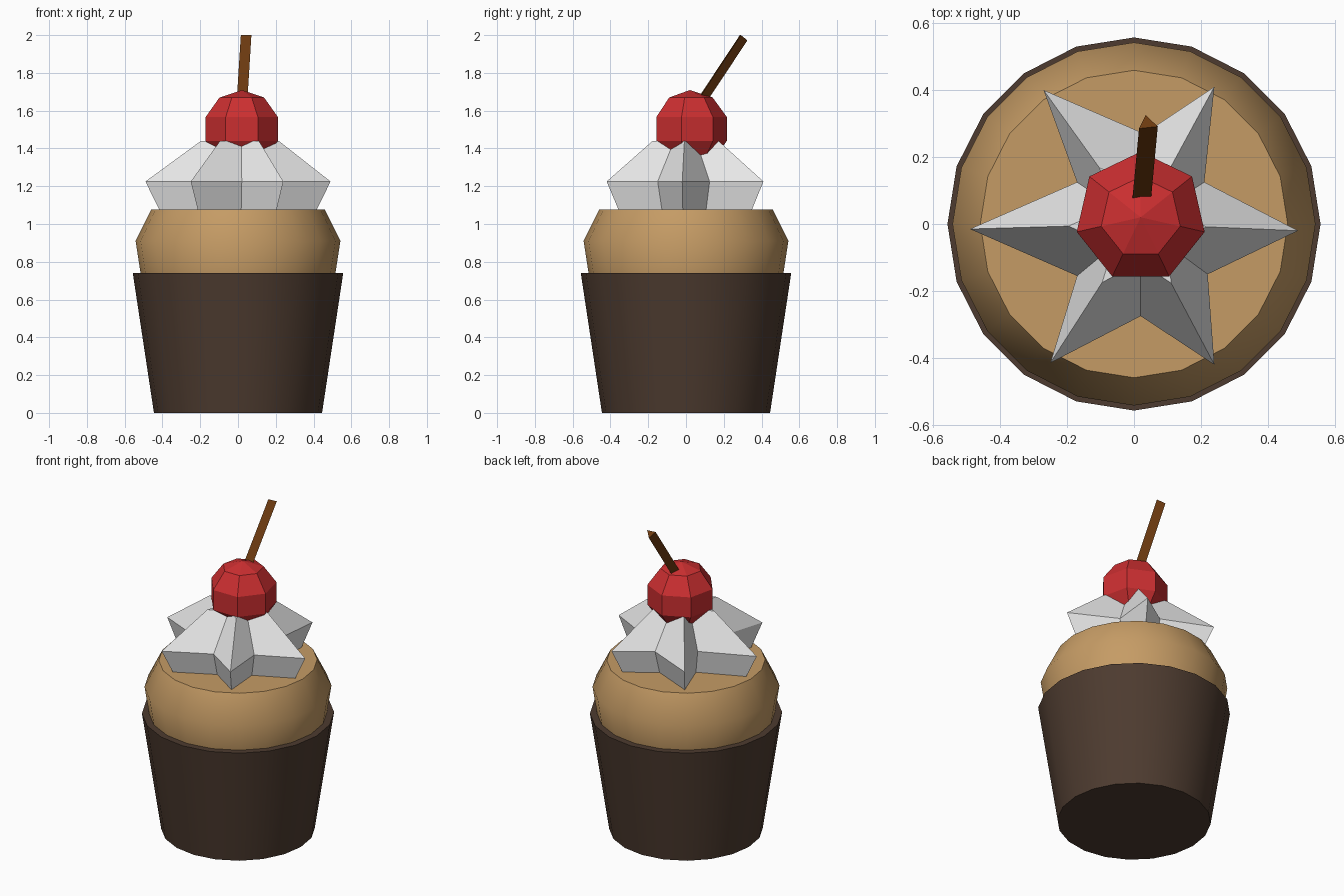
import bpy, bmesh, math
from mathutils import Vector

if "Cube" in bpy.data.objects:
    bpy.data.objects.remove(bpy.data.objects["Cube"])


def material(name, rgb):
    m = bpy.data.materials.new(name)
    m.diffuse_color = (*rgb, 1)
    m.use_nodes = True
    m.node_tree.nodes["Principled BSDF"].inputs["Base Color"].default_value = m.diffuse_color
    return m


def loft(name, rings, mat, smooth=False):
    """Skin closed rings of equal length and cap both ends."""
    bm = bmesh.new()
    loops = [[bm.verts.new(p) for p in ring] for ring in rings]
    for a, b in zip(loops, loops[1:]):
        for i in range(len(a)):
            j = (i + 1) % len(a)
            bm.faces.new((a[i], a[j], b[j], b[i]))
    bm.faces.new(loops[0])
    bm.faces.new(loops[-1])
    bmesh.ops.recalc_face_normals(bm, faces=bm.faces)
    me = bpy.data.meshes.new(name)
    bm.to_mesh(me)
    bm.free()
    me.materials.append(mat)
    ob = bpy.data.objects.new(name, me)
    bpy.context.collection.objects.link(ob)
    if smooth:
        bpy.ops.object.select_all(action='DESELECT')
        ob.select_set(True)
        bpy.context.view_layer.objects.active = ob
        bpy.ops.object.shade_smooth_by_angle(angle=math.radians(40))
    return ob


def circle(r, z, n=20):
    return [(r * math.cos(math.tau * i / n), r * math.sin(math.tau * i / n), z) for i in range(n)]


wrapper_brown = material("wrapper_brown", (0.075, 0.044, 0.029))
cake_tan = material("cake_tan", (0.56, 0.33, 0.13))
cream_white = material("cream_white", (0.80, 0.80, 0.80))
cherry_red = material("cherry_red", (0.60, 0.028, 0.030))
stem_brown = material("stem_brown", (0.15, 0.042, 0.005))

# Paper wrapper and cake
loft("wrapper", [circle(0.445, 0), circle(0.557, 0.74)], wrapper_brown, True)
loft("cake", [circle(0.515, 0.735), circle(0.542, 0.91), circle(0.459, 1.078)], cake_tan, True)

# Piped cream: slightly uneven six-pointed star
star = [(0.49, -0.02), (0.21, 0.125), (0.24, 0.41), (0.03, 0.27), (-0.27, 0.40), (-0.17, 0.125),
        (-0.49, -0.015), (-0.17, -0.155), (-0.25, -0.415), (0.02, -0.275), (0.24, -0.42), (0.22, -0.15)]
loft("cream", [[(x * s + dx, y * s, z) for x, y in star]
               for s, dx, z in ((0.85, 0, 1.075), (1, 0, 1.225), (0.42, 0.01, 1.44))], cream_white)

# Low-poly cherry
bm = bmesh.new()
bmesh.ops.create_uvsphere(bm, u_segments=7, v_segments=5, radius=0.206)
me = bpy.data.meshes.new("cherry")
bm.to_mesh(me)
bm.free()
me.materials.append(cherry_red)
cherry = bpy.data.objects.new("cherry", me)
cherry.location = (0.02, 0.02, 1.503)
bpy.context.collection.objects.link(cherry)

# Three-sided leaning stem
section = [Vector((-0.028, 0, 0)), Vector((0.028, 0.006, 0)), Vector((-0.008, 0.04, -0.028))]
ends = [Vector((0.02, 0.04, 1.63)), Vector((0.043, 0.285, 2.0))]
loft("stem", [[e + s for s in section] for e in ends], stem_brown)
